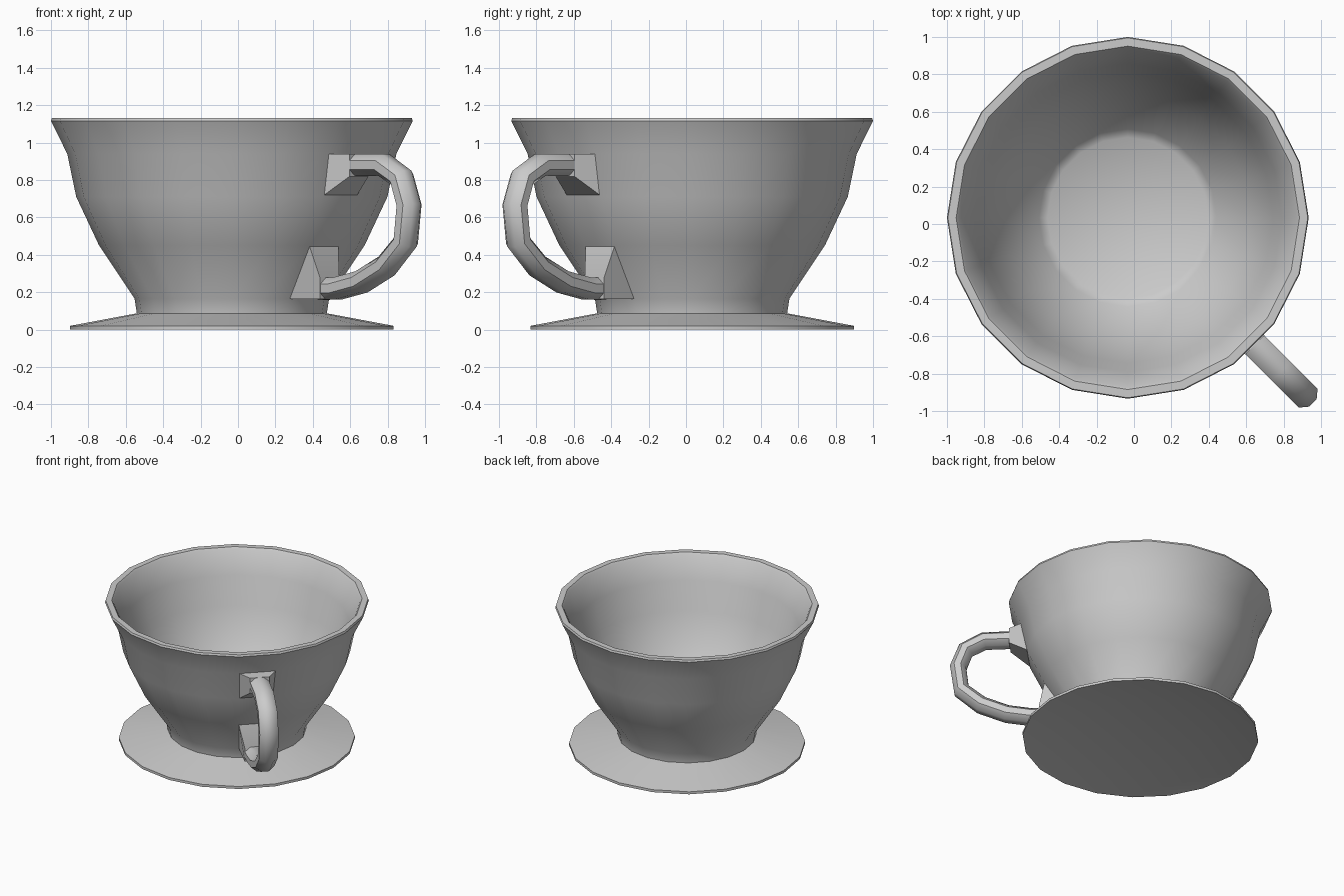
import bpy, bmesh, math
from mathutils import Vector

if "Cube" in bpy.data.objects:
    bpy.data.objects.remove(bpy.data.objects["Cube"])

CENTRE = (-0.033, 0.033, 0)
SIDES = 20


def finish(name, bm, angle, turn=0.0):
    bmesh.ops.remove_doubles(bm, verts=bm.verts, dist=1e-5)
    bmesh.ops.recalc_face_normals(bm, faces=bm.faces)
    mesh = bpy.data.meshes.new(name)
    bm.to_mesh(mesh)
    bm.free()
    ob = bpy.data.objects.new(name, mesh)
    bpy.context.collection.objects.link(ob)
    ob.location = CENTRE
    ob.rotation_euler.z = turn
    bpy.ops.object.select_all(action='DESELECT')
    ob.select_set(True)
    bpy.context.view_layer.objects.active = ob
    bpy.ops.object.shade_smooth_by_angle(angle=math.radians(angle))
    return ob


def loft(bm, rings, cap=True):
    loops = [[bm.verts.new(p) for p in r] for r in rings]
    n = len(loops[0])
    for a, b in zip(loops, loops[1:]):
        for i in range(n):
            j = (i + 1) % n
            bm.faces.new((a[i], a[j], b[j], b[i]))
    if cap:
        bm.faces.new(loops[0])
        bm.faces.new(loops[-1])


# Bowl with its foot and flared base: one turned profile (radius, z)
profile = [
    (0.505, 0.06), (0.865, 0.0), (0.865, 0.02), (0.508, 0.087),   # base plate
    (0.52, 0.165), (0.71, 0.45), (0.832, 0.71), (0.88, 0.94),     # outer wall
    (0.967, 1.115), (0.962, 1.13), (0.918, 1.13), (0.905, 1.115), # rim
    (0.825, 0.945), (0.777, 0.72), (0.66, 0.475), (0.475, 0.2),   # inner wall
    (0.43, 0.17),                                                 # floor edge
]
bm = bmesh.new()
loft(bm, [[(r * math.cos(2 * math.pi * i / SIDES),
            r * math.sin(2 * math.pi * i / SIDES), z) for i in range(SIDES)]
          for r, z in profile])
finish("cup_body", bm, 35)

# Handle rod: eight-sided section swept along a path (radius, z)
path = [Vector(p) for p in [
    (0.90, 0.88), (1.15, 0.88), (1.285, 0.81), (1.34, 0.665),
    (1.315, 0.47), (1.17, 0.34), (0.98, 0.255), (0.80, 0.22), (0.68, 0.218)]]
rings = []
for i, p in enumerate(path):
    d_in = (p - path[max(i - 1, 0)]).normalized()
    d_out = (path[min(i + 1, len(path) - 1)] - p).normalized()
    t = (d_in + d_out).normalized()
    normal = Vector((-t.y, t.x))
    ring = []
    for k in range(8):
        a = math.pi * (k + 0.5) / 4
        q = p + normal * 0.064 * math.cos(a)
        ring.append((q.x, 0.076 * math.sin(a), q.y))
    rings.append(ring)
bm = bmesh.new()
loft(bm, rings)
finish("handle_rod", bm, 40, -math.pi / 4)


# Handle mounts: tapered blocks from the bowl wall to the rod
def mount(name, wall_low, wall_high, end_low, end_high):
    def ring(low, high):
        (r0, z0, w0), (r1, z1, w1) = low, high
        return [(r0, -w0, z0), (r0, w0, z0), (r1, w1, z1), (r1, -w1, z1)]
    bm = bmesh.new()
    loft(bm, [ring(wall_low, wall_high), ring(end_low, end_high)])
    finish(name, bm, 20, -math.pi / 4)


mount("upper_mount", (0.81, 0.71, 0.13), (0.86, 0.94, 0.14),
      (0.96, 0.818, 0.072), (0.96, 0.94, 0.072))
mount("lower_mount", (0.505, 0.165, 0.075), (0.695, 0.45, 0.11),
      (0.74, 0.163, 0.072), (0.74, 0.275, 0.072))
